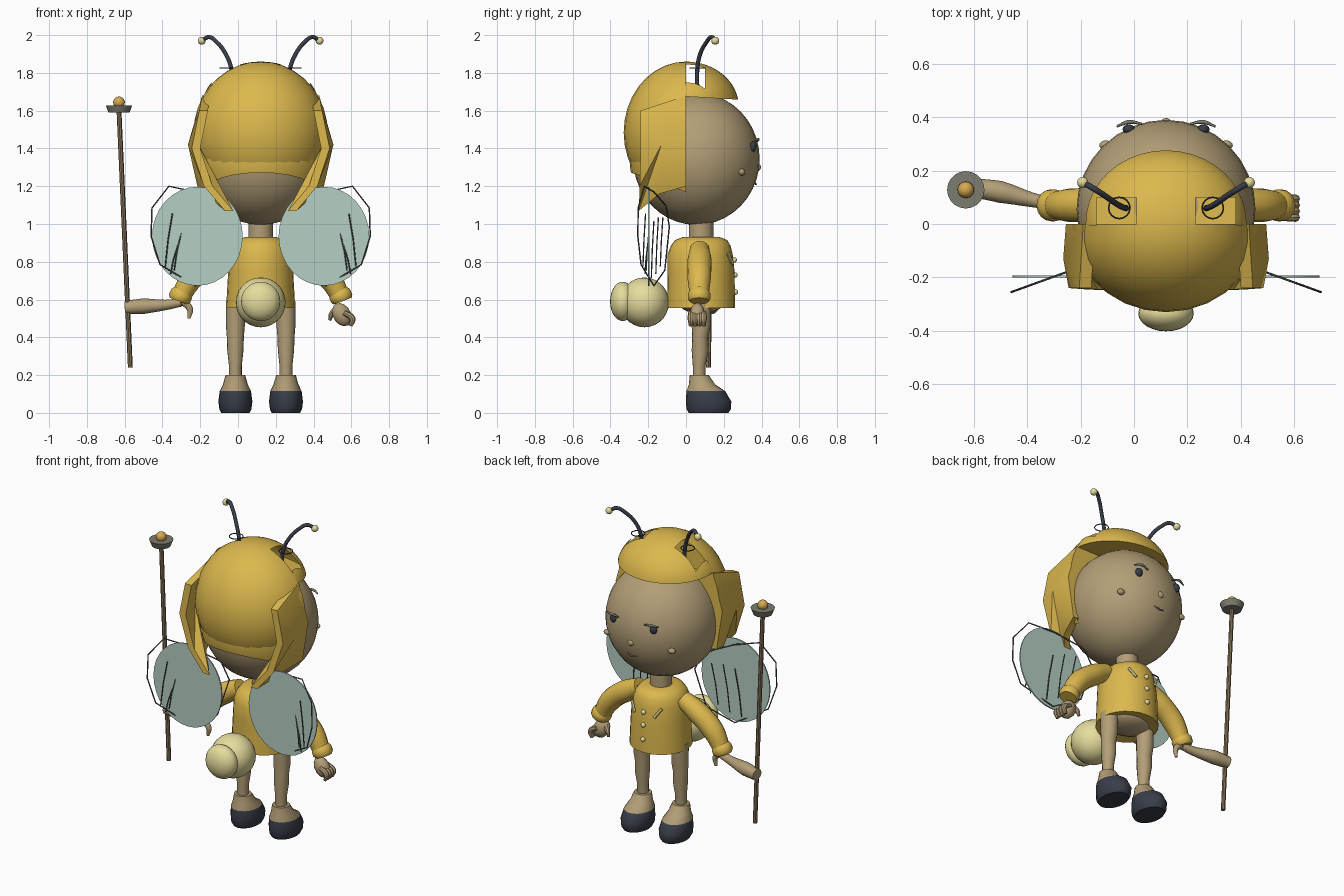
import bpy, bmesh, math
from mathutils import Matrix, Vector

if "Cube" in bpy.data.objects:
    bpy.data.objects.remove(bpy.data.objects["Cube"])

CX = 0.12  # body centre line


def mat(name, r, g, b):
    m = bpy.data.materials.new(name)
    m.diffuse_color = (r, g, b, 1)
    m.use_nodes = True
    m.node_tree.nodes["Principled BSDF"].inputs["Base Color"].default_value = m.diffuse_color
    return m


GOLD = mat("gold", 0.72, 0.48, 0.075)
SKIN = mat("tan skin", 0.45, 0.345, 0.185)
DARK = mat("dark navy", 0.04, 0.047, 0.065)
CREAM = mat("cream", 0.79, 0.72, 0.34)
GREY = mat("grey", 0.20, 0.20, 0.16)
WOOD = mat("brown wood", 0.25, 0.18, 0.10)
WING = mat("pale green", 0.46, 0.62, 0.55)
AMBER = mat("amber", 0.68, 0.40, 0.08)
WIRE = mat("dark grey", 0.09, 0.10, 0.09)


def add(name, bm, *mats):
    bmesh.ops.recalc_face_normals(bm, faces=bm.faces)
    me = bpy.data.meshes.new(name)
    bm.to_mesh(me)
    bm.free()
    for m in mats:
        me.materials.append(m)
    ob = bpy.data.objects.new(name, me)
    bpy.context.collection.objects.link(ob)
    return ob


def sphere_bm(loc, size, seg=24, rings=14, rot=None):
    bm = bmesh.new()
    bmesh.ops.create_uvsphere(bm, u_segments=seg, v_segments=rings, radius=1)
    m = Matrix.Translation(loc) @ (rot or Matrix()) @ Matrix.Diagonal((*size, 1))
    bmesh.ops.transform(bm, matrix=m, verts=bm.verts)
    return bm


def slice_bm(bm, co, no, clear=True, fill=False):
    cut = bmesh.ops.bisect_plane(bm, geom=bm.verts[:] + bm.edges[:] + bm.faces[:],
                                 plane_co=co, plane_no=no, clear_outer=clear)
    if fill:
        bmesh.ops.edgeloop_fill(bm, edges=[e for e in cut["geom_cut"]
                                           if isinstance(e, bmesh.types.BMEdge)])


def ball(name, loc, size, m, seg=16, rings=10, rot=None):
    if not isinstance(size, tuple):
        size = (size,) * 3
    return add(name, sphere_bm(loc, size, seg, rings, rot), m)


def loft(name, rings, *mats, n=16, flat=None):
    """Skin elliptical rings (x, y, z, rx, ry) stacked along z."""
    bm = bmesh.new()
    loops = [[bm.verts.new((x + rx * math.cos(2 * math.pi * i / n),
                            y + ry * math.sin(2 * math.pi * i / n), z))
              for i in range(n)] for x, y, z, rx, ry in rings]
    for a, b in zip(loops, loops[1:]):
        for i in range(n):
            bm.faces.new((a[i], a[(i + 1) % n], b[(i + 1) % n], b[i]))
    bm.faces.new(loops[0])
    bm.faces.new(loops[-1])
    if flat is not None:  # second colour above this height
        for f in bm.faces:
            f.material_index = int(f.calc_center_median().z > flat)
    return add(name, bm, *mats)


def tube(name, pts, radii, m, smooth=True, res=4, closed=False):
    cu = bpy.data.curves.new(name, 'CURVE')
    cu.dimensions = '3D'
    cu.bevel_depth = 1
    cu.bevel_resolution = res
    cu.use_fill_caps = True
    cu.resolution_u = 4
    sp = cu.splines.new('BEZIER' if smooth else 'POLY')
    p = sp.bezier_points if smooth else sp.points
    p.add(len(pts) - 1)
    for i, c in enumerate(pts):
        p[i].co = c if smooth else (*c, 1)
        p[i].radius = radii[i] if isinstance(radii, (list, tuple)) else radii
        if smooth:
            p[i].handle_left_type = p[i].handle_right_type = 'AUTO'
    sp.use_cyclic_u = closed
    tmp = bpy.data.objects.new(name + "_path", cu)
    bpy.context.collection.objects.link(tmp)
    bpy.context.view_layer.update()
    me = bpy.data.meshes.new_from_object(tmp.evaluated_get(bpy.context.evaluated_depsgraph_get()))
    bpy.data.objects.remove(tmp)
    bm = bmesh.new()
    bm.from_mesh(me)
    bpy.data.meshes.remove(me)
    return add(name, bm, m)


# head, neck, coat, hips
ball("head", (CX, 0.055, 1.345), (0.335, 0.335, 0.35), SKIN, 32, 20)
loft("neck", [(CX, 0.08, 0.9, 0.065, 0.065), (CX, 0.08, 1.06, 0.065, 0.065)], SKIN)
loft("coat", [(CX, 0.08, 0.57, 0.1, 0.1), (CX, 0.08, 0.555, 0.183, 0.18),
              (CX, 0.08, 0.75, 0.172, 0.177), (CX, 0.075, 0.84, 0.163, 0.172),
              (CX, 0.078, 0.885, 0.148, 0.158), (CX, 0.08, 0.915, 0.123, 0.138),
              (CX, 0.08, 0.93, 0.085, 0.1)], GOLD, n=24)
ball("hips", (CX, 0.08, 0.585), (0.15, 0.12, 0.06), SKIN)

# hair: rear dome and the nape below it
bm = sphere_bm((CX, 0, 1.485), (0.355, 0.33, 0.375), 28, 18)
slice_bm(bm, (0, 0, 0), (0, 1, 0), fill=True)
add("hair_dome", bm, GOLD)
bm = sphere_bm((CX, 0.05, 1.35), (0.348, 0.35, 0.362), 28, 18)
slice_bm(bm, (0, 0, 0), (0, 1, 0))
slice_bm(bm, (0, 0, 1.17), (0, -0.35, -1))
add("hair_nape", bm, GOLD)

# hair: fringe shell with openings around the feelers
bm = sphere_bm((CX, 0, 1.62), (0.31, 0.28, 0.24), 40, 24)
slice_bm(bm, (0, 0, 1.675), (0, -0.06, -1), fill=True)
slice_bm(bm, (0, -0.005, 0), (0, -1, 0))
for dx in (-0.26, -0.11, 0.11, 0.26):
    slice_bm(bm, (CX + dx, 0, 0), (1, 0, 0), clear=False)
slice_bm(bm, (0, 0.1, 0), (0, 1, 0), clear=False)
gone = [f for f in bm.faces if (c := f.calc_center_median()).z > 1.71
        and 0.11 < abs(c.x - CX) < 0.26 and c.y < 0.1]
bmesh.ops.delete(bm, geom=gone, context='FACES')
add("hair_fringe", bm, GOLD)

# everything mirrored about the centre line
LOCK = [(-0.24, 1.60, 0.325), (0, 1.68, 0.31), (0, 1.45, 0.375), (0, 1.2, 0.335),
        (-0.14, 1.16, 0.29), (-0.25, 1.07, 0.19), (-0.245, 1.2, 0.30), (-0.24, 1.4, 0.365)]
for s, side in ((-1, "left"), (1, "right")):
    def P(dx, y, z):
        return Vector((CX + s * dx, y, z))

    # hair side lock
    bm = bmesh.new()
    hub = [bm.verts.new(P(d, -0.13, 1.42)) for d in (0.385, 0.33)]
    rim = [[bm.verts.new(P(d - k, y, z)) for y, z, d in LOCK] for k in (0, 0.045)]
    for i in range(len(LOCK)):
        j = (i + 1) % len(LOCK)
        for h, r in zip(hub, rim):
            bm.faces.new((h, r[i], r[j]))
        bm.faces.new((rim[0][i], rim[0][j], rim[1][j], rim[1][i]))
    add(f"hair_lock_{side}", bm, GOLD)

    # feeler
    tube(f"feeler_{side}", [P(0.15, 0.06, 1.70), P(0.155, 0.06, 1.82), P(0.185, 0.075, 1.90),
                            P(0.235, 0.11, 1.965), P(0.275, 0.135, 1.99), P(0.31, 0.155, 1.97)],
         0.011, DARK)
    ball(f"feeler_tip_{side}", P(0.312, 0.155, 1.97), 0.021, CREAM)
    tube(f"feeler_ring_{side}", [P(0.175 + 0.04 * math.cos(a), 0.06 + 0.04 * math.sin(a), 1.826)
         for a in [i * math.pi / 8 for i in range(16)]], 0.003, DARK, False, 1, True)

    # face
    ball(f"eye_{side}", P(0.14, 0.355, 1.41), (0.023, 0.018, 0.027), DARK)
    tube(f"eyelid_{side}", [P(0.09, 0.375, 1.436), P(0.14, 0.382, 1.447), P(0.185, 0.365, 1.44)],
         [0.004, 0.008, 0.004], GREY)
    ball(f"cheek_{side}", P(0.225, 0.295, 1.275), (0.025, 0.018, 0.018), SKIN)

    # sleeve and cuff
    tube(f"sleeve_{side}", [P(0.15, 0.072, 0.865), P(0.25, 0.072, 0.81), P(0.36, 0.07, 0.72),
                            P(0.43, 0.07, 0.60)], [0.052, 0.064, 0.063, 0.048], GOLD, res=6)
    tube(f"cuff_{side}", [P(0.41, 0.07, 0.645), P(0.418, 0.07, 0.63), P(0.43, 0.07, 0.605),
                          P(0.435, 0.07, 0.592)], [0.05, 0.06, 0.06, 0.05], GOLD, False, 6)

    # leg, boot
    lx = CX + s * 0.134
    loft(f"leg_{side}", [(lx, 0.07, 0.17, 0.034, 0.034), (lx, 0.07, 0.25, 0.034, 0.034),
                         (lx, 0.075, 0.33, 0.043, 0.045), (lx, 0.075, 0.4, 0.045, 0.042),
                         (lx, 0.08, 0.46, 0.05, 0.05), (lx, 0.08, 0.59, 0.05, 0.055)], SKIN)
    loft(f"boot_{side}", [(lx, 0.12, 0.0, 0.075, 0.105), (lx, 0.12, 0.02, 0.085, 0.118),
                          (lx, 0.12, 0.06, 0.09, 0.12), (lx, 0.105, 0.115, 0.083, 0.103),
                          (lx, 0.085, 0.15, 0.066, 0.07), (lx, 0.07, 0.2, 0.052, 0.05)],
         DARK, SKIN, n=20, flat=0.116)

    # coat pocket trim
    tube(f"coat_trim_{side}", [P(0.105, 0.222, 0.845), P(0.07, 0.248, 0.79)], 0.009, CREAM, False, 1)

    # wing: upright disc, crossed by a swept-back wire frame with veins
    bm = bmesh.new()
    loops = [[bm.verts.new(P(0.335 + 0.24 * math.cos(a), y, 0.935 + 0.262 * math.sin(a)))
              for a in [i * math.pi / 16 for i in range(32)]] for y in (-0.2, -0.192)]
    for lp in loops:
        bm.faces.new(lp)
    for i in range(32):
        j = (i + 1) % 32
        bm.faces.new((loops[0][i], loops[0][j], loops[1][j], loops[1][i]))
    add(f"wing_{side}", bm, WING)

    def W(u, v):
        return P(0.345 + u * 0.94, -0.17 - u * 0.34, 0.935 + v)

    tube(f"wing_rim_{side}", [W(*p) for p in ((-0.24, 0.05), (-0.19, 0.16), (0.0, 0.235),
         (0.15, 0.265), (0.245, 0.15), (0.25, 0.0), (0.2, -0.15), (0.0, -0.262), (-0.17, -0.18))],
         0.004, WIRE, False, 1, True)
    for k, (u, v, h) in enumerate(((0.15, -0.16, 0.28), (0.10, -0.18, 0.2), (0.12, -0.2, 0.15),
                                   (0.02, -0.22, 0.3), (-0.05, -0.2, 0.3), (-0.12, -0.16, 0.26))):
        tube(f"wing_vein_{side}_{k}", [W(u + 0.02, v), W(u + 0.005, v + h / 2), W(u - 0.02, v + h)],
             0.0035, WIRE, False, 1)

# face centre
ball("nose", (CX, 0.375, 1.3), 0.022, SKIN)
tube("mouth", [(0.085, 0.366, 1.215), (CX, 0.37, 1.21), (0.155, 0.366, 1.222)],
     [0.002, 0.005, 0.002], GREY)

# coat buttons
for i, z in enumerate((0.81, 0.73, 0.64)):
    ball(f"button_{i}", (CX, 0.256 + 0.003 * i, z), (0.015, 0.014, 0.015), CREAM, 10, 6)

# tail: large ball with a smaller end lobe and a crease
ball("tail", (CX, -0.22, 0.585), (0.132, 0.13, 0.132), CREAM, 24, 14)
ball("tail_end", (CX, -0.335, 0.59), (0.104, 0.067, 0.104), CREAM, 24, 14)

# open hand
ball("right_palm", (0.55, 0.06, 0.52), (0.05, 0.042, 0.065), SKIN, 10, 7,
     Matrix.Rotation(-0.5, 4, 'Y'))
for i in range(4):
    y = 0.025 + i * 0.023
    tube(f"right_finger_{i}", [(0.56, y, 0.53), (0.605, y, 0.50), (0.595, y, 0.46)],
         [0.014, 0.017, 0.01], SKIN, True, 2)
tube("right_thumb", [(0.53, 0.06, 0.56), (0.495, 0.08, 0.52), (0.485, 0.085, 0.49)],
     [0.02, 0.016, 0.008], SKIN, True, 2)

# hand gripping the staff
tube("left_hand", [(-0.30, 0.075, 0.585), (-0.38, 0.09, 0.572), (-0.50, 0.12, 0.565),
                   (-0.595, 0.135, 0.558)], [0.022, 0.027, 0.041, 0.036], SKIN)
tube("left_thumb", [(-0.29, 0.07, 0.59), (-0.255, 0.07, 0.55), (-0.26, 0.07, 0.50)],
     [0.02, 0.017, 0.008], SKIN)

# staff
tube("staff", [(-0.57, 0.12, 0.24), (-0.63, 0.128, 1.6)], 0.013, WOOD, False, 2)
loft("staff_cap", [(-0.63, 0.128, 1.59, 0.056, 0.056), (-0.63, 0.128, 1.628, 0.07, 0.07)], GREY, n=20)
ball("staff_knob", (-0.63, 0.128, 1.644), 0.031, AMBER)

# smooth shading with crisp edges
for ob in bpy.context.scene.objects:
    ob.select_set(True)
    bpy.context.view_layer.objects.active = ob
bpy.ops.object.shade_smooth_by_angle(angle=math.radians(42))
